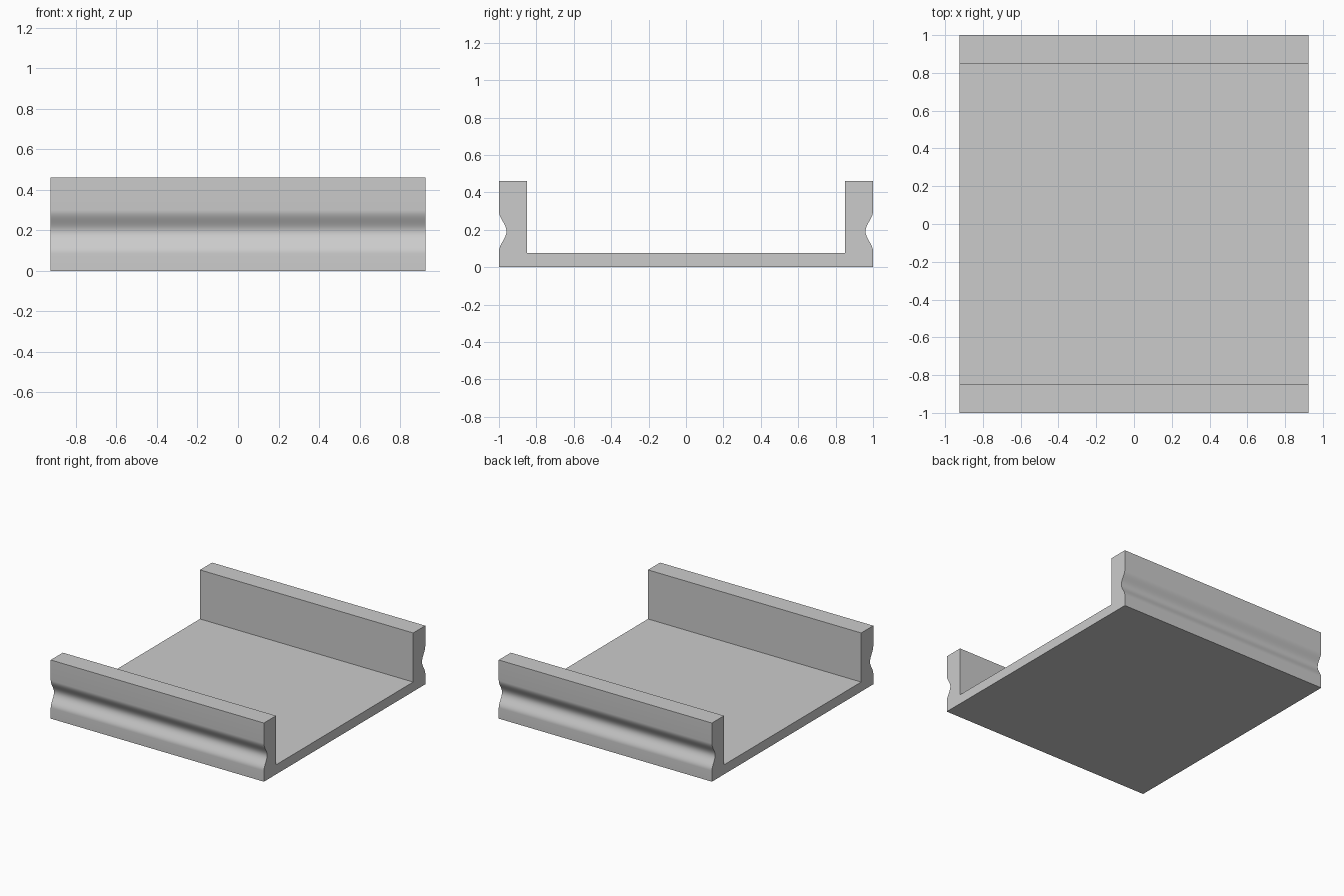
import bpy, bmesh, math

cube = bpy.data.objects.get("Cube")
if cube:
    bpy.data.objects.remove(cube, do_unlink=True)

HALF_LENGTH = 0.925
HALF_WIDTH, WALL_INNER = 1.0, 0.85
HEIGHT, FLOOR = 0.46, 0.075
GROOVE_MID, GROOVE_HALF, GROOVE_DEPTH = 0.192, 0.108, 0.04
STEPS = 24

# Plain grey material
grey = bpy.data.materials.new("plain grey")
grey.use_nodes = True
colour = (0.6, 0.6, 0.6, 1)
grey.diffuse_color = colour
grey.node_tree.nodes["Principled BSDF"].inputs["Base Color"].default_value = colour

# Half of the cross-section (y, z): outer wall with a soft bell-shaped groove
half = [(HALF_WIDTH, 0)]
for i in range(STEPS + 1):
    t = 2 * i / STEPS - 1
    dip = GROOVE_DEPTH * (1 + math.cos(math.pi * t)) / 2
    half.append((HALF_WIDTH - dip, GROOVE_MID + GROOVE_HALF * t))
half += [(HALF_WIDTH, HEIGHT), (WALL_INNER, HEIGHT), (WALL_INNER, FLOOR)]

# Mirror the half and sweep the closed section along x
section = half + [(-y, z) for y, z in reversed(half)]
bm = bmesh.new()
face = bm.faces.new([bm.verts.new((-HALF_LENGTH, y, z)) for y, z in section])
swept = bmesh.ops.extrude_face_region(bm, geom=[face], use_keep_orig=True)
bmesh.ops.translate(bm, vec=(2 * HALF_LENGTH, 0, 0),
                    verts=[g for g in swept["geom"] if isinstance(g, bmesh.types.BMVert)])
bmesh.ops.recalc_face_normals(bm, faces=bm.faces)
mesh = bpy.data.meshes.new("grooved_channel")
bm.to_mesh(mesh)
bm.free()
mesh.materials.append(grey)

channel = bpy.data.objects.new("grooved_channel", mesh)
bpy.context.collection.objects.link(channel)

# Smooth the grooves, keep the corners sharp
bpy.ops.object.select_all(action="DESELECT")
channel.select_set(True)
bpy.context.view_layer.objects.active = channel
bpy.ops.object.shade_smooth_by_angle(angle=math.radians(30))
